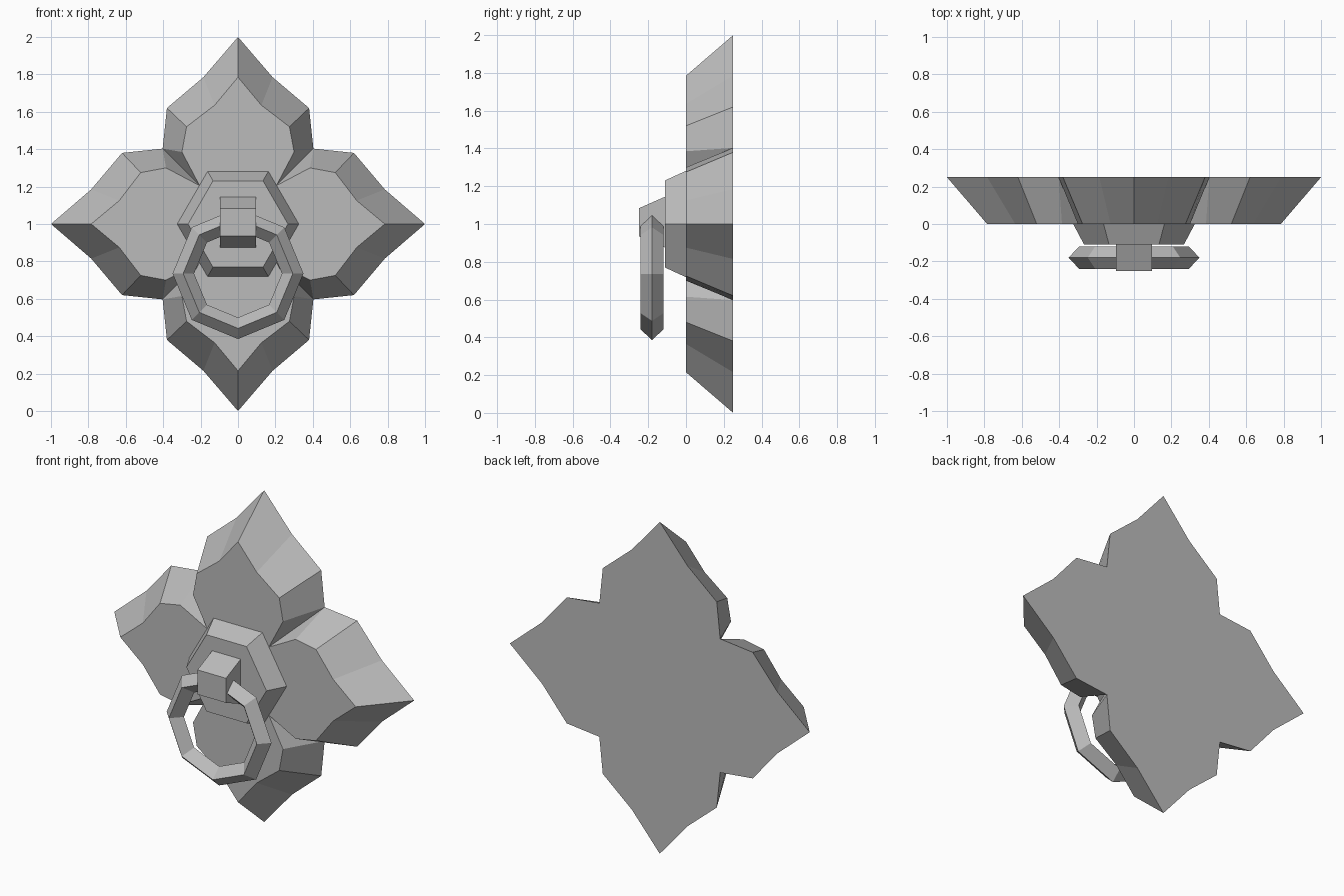
import bpy, bmesh, math
from mathutils import Vector

cube = bpy.data.objects.get("Cube")
if cube:
    bpy.data.objects.remove(cube, do_unlink=True)

grey = bpy.data.materials.new("plain grey")
grey.use_nodes = True
colour = (0.5, 0.5, 0.5, 1)
grey.diffuse_color = colour
grey.node_tree.nodes["Principled BSDF"].inputs["Base Color"].default_value = colour


def loft(name, rings, closed=False):
    """Skin a list of equal-length point rings; cap the ends unless closed."""
    bm = bmesh.new()
    loops = [[bm.verts.new(p) for p in ring] for ring in rings]
    pairs = list(zip(loops, loops[1:]))
    if closed:
        pairs.append((loops[-1], loops[0]))
    else:
        bm.faces.new(loops[0])
        bm.faces.new(loops[-1])
    for a, b in pairs:
        for i in range(len(a)):
            j = (i + 1) % len(a)
            bm.faces.new((a[i], a[j], b[j], b[i]))
    bmesh.ops.remove_doubles(bm, verts=bm.verts, dist=0.0005)
    bmesh.ops.recalc_face_normals(bm, faces=bm.faces)
    mesh = bpy.data.meshes.new(name)
    bm.to_mesh(mesh)
    bm.free()
    mesh.materials.append(grey)
    obj = bpy.data.objects.new(name, mesh)
    bpy.context.collection.objects.link(obj)
    return obj


def petals(half, y):
    """Mirror half a petal outline and repeat it around four quarters."""
    petal = half + [(-x, z) for x, z in half[-2:0:-1]]
    out = []
    for q in range(4):
        c, s = round(math.cos(q * math.pi / 2)), round(math.sin(q * math.pi / 2))
        out += [Vector((c * x - s * z, y, 1 + s * x + c * z)) for x, z in petal]
    return out


# Four-petal backplate, tapering towards the front
front = [(0.205, 0.205), (0.30, 0.385), (0.275, 0.52), (0.125, 0.635), (0, 0.785)]
back = [(0.403, 0.403), (0.403, 0.403), (0.38, 0.62), (0.185, 0.785), (0, 1)]
loft("petal_backplate", [petals(front, 0), petals(back, 0.25)])


# Hexagonal boss
def hexagon(r, y):
    return [(r * math.cos(k * math.pi / 3), y, 1 + r * math.sin(k * math.pi / 3))
            for k in range(6)]


loft("hexagonal_boss", [hexagon(0.325, 0), hexagon(0.267, -0.11)])


# Tapered block holding the ring
def block(low, high, y):
    return [(x, y, z) for x, z in
            ((-0.095, low), (0.095, low), (0.095, high), (-0.095, high))]


loft("ring_holder", [block(0.875, 1.145, -0.11), block(0.935, 1.083, -0.25)])

# Octagonal pull ring with a diamond section
section = [(0.35, -0.18), (0.293, -0.24), (0.235, -0.18), (0.293, -0.12)]
loft("pull_ring", [[(r * math.cos(k * math.pi / 4), y, 0.735 + r * math.sin(k * math.pi / 4))
                    for r, y in section] for k in range(8)], closed=True)
